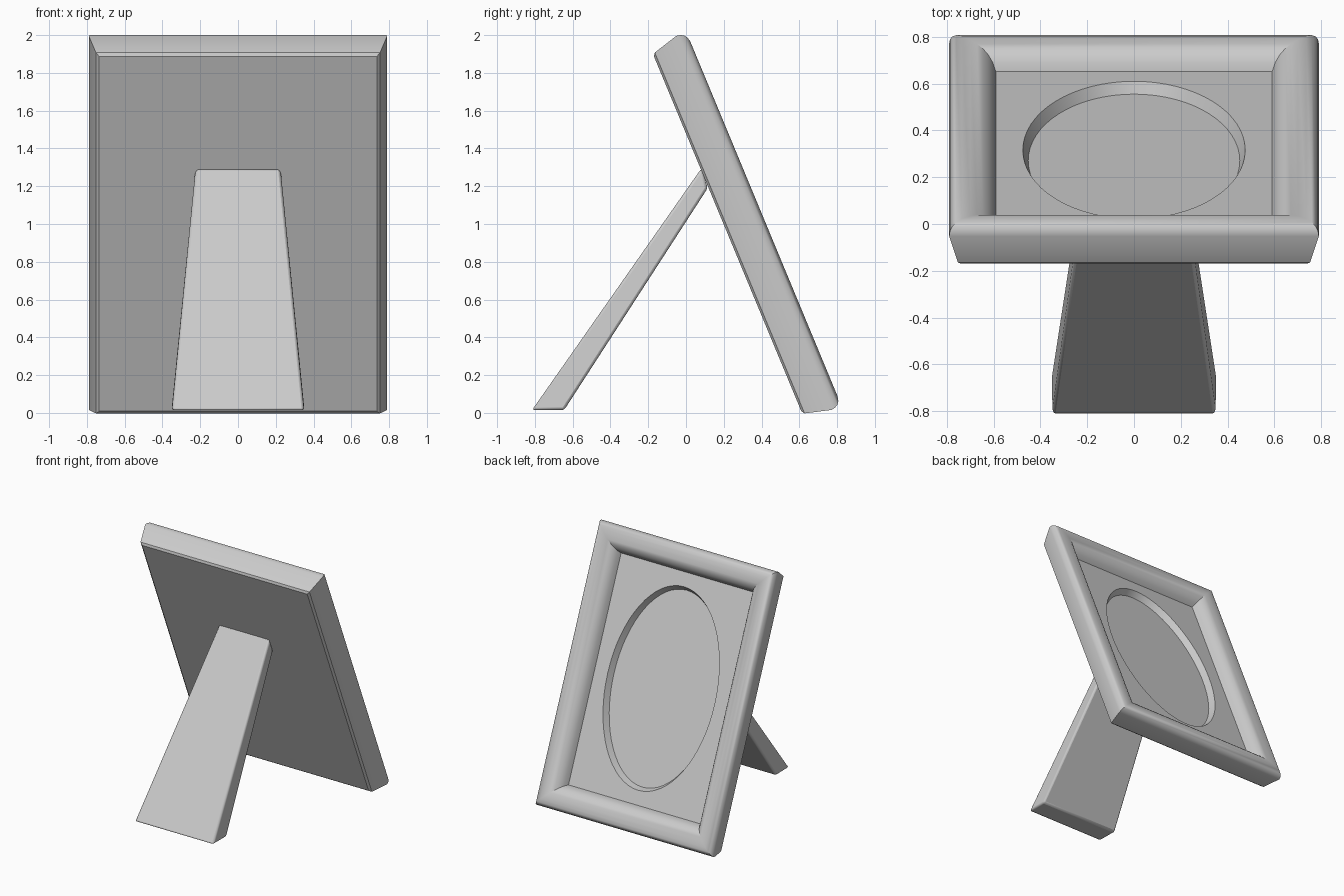
import bpy, bmesh
from math import sin, cos, pi, radians
from mathutils import Vector

if "Cube" in bpy.data.objects:
    bpy.data.objects.remove(bpy.data.objects["Cube"])

TILT = radians(22.55)          # backward lean of the frame
BACK, MID = 0.567, 0.791       # back plane offset, centre along the slope
HX, HU = 0.79, 1.072           # half width and half height of the frame


def tilted(x, u, w):
    """Frame coordinates (across, up the slope, out of the back) to world."""
    u, w = u + MID, w + BACK
    return Vector((-x, -sin(TILT) * u + cos(TILT) * w, cos(TILT) * u + sin(TILT) * w))


def loft(name, loops, cap_start=False, cap_end=False, angle=32):
    bm = bmesh.new()
    rings = [[bm.verts.new(tilted(*p)) for p in loop] for loop in loops]
    n = len(rings[0])
    for a, b in zip(rings, rings[1:]):
        for i in range(n):
            j = (i + 1) % n
            bm.faces.new((a[i], a[j], b[j], b[i]))
    if cap_start:
        bm.faces.new(rings[0][::-1])
    if cap_end:
        bm.faces.new(rings[-1])
    return finish(name, bm, angle)


def finish(name, bm, angle):
    mesh = bpy.data.meshes.new(name)
    bm.to_mesh(mesh)
    bm.free()
    ob = bpy.data.objects.new(name, mesh)
    bpy.context.collection.objects.link(ob)
    bpy.ops.object.select_all(action='DESELECT')
    bpy.context.view_layer.objects.active = ob
    ob.select_set(True)
    bpy.ops.object.shade_smooth_by_angle(angle=radians(angle))
    return ob


def rect(d, w):
    x, u = HX - d, HU - d
    return [(x, -u, w), (x, u, w), (-x, u, w), (-x, -u, w)]


# Moulded border with flat back: (inset, height) profile
profile = [(0.055, 0), (0.038, 0.012), (0, 0.15), (0.004, 0.172), (0.014, 0.19),
           (0.03, 0.202), (0.055, 0.208), (0.09, 0.206), (0.12, 0.199),
           (0.145, 0.187), (0.168, 0.168), (0.187, 0.14), (0.2, 0.104)]
loft("frame_border", [rect(d, w) for d, w in profile], cap_start=True)

# Flat mat with an oval recess
N = 64
angles = [2 * pi * i / N for i in range(N)]


def oval(a, b, w):
    return [(a * cos(t), b * sin(t), w) for t in angles]


def square_ring(x, u, w):
    pts = []
    for t in angles:
        m = max(abs(cos(t)), abs(sin(t)))
        pts.append((x * cos(t) / m, u * sin(t) / m, w))
    return pts


loft("mat_with_oval", [square_ring(HX - 0.2, HU - 0.2, 0.104), oval(0.475, 0.765, 0.104),
                       oval(0.452, 0.74, 0.055)], cap_end=True)

# Tapered easel leg: (half width, y, z) section corners
section = [(0.35, -0.815, 0.015), (0.352, -0.645, 0.015),
           (0.235, 0.115, 1.19), (0.225, 0.082, 1.295)]
bm = bmesh.new()
left, right = [[bm.verts.new((s * x, y, z)) for x, y, z in section] for s in (-1, 1)]
bm.faces.new(left)
bm.faces.new(right)
for i in range(4):
    j = (i + 1) % 4
    bm.faces.new((left[i], left[j], right[j], right[i]))
bmesh.ops.recalc_face_normals(bm, faces=bm.faces)
leg = finish("easel_leg", bm, 40)
bevel = leg.modifiers.new("soft_edges", 'BEVEL')
bevel.width = 0.014
bevel.segments = 2
